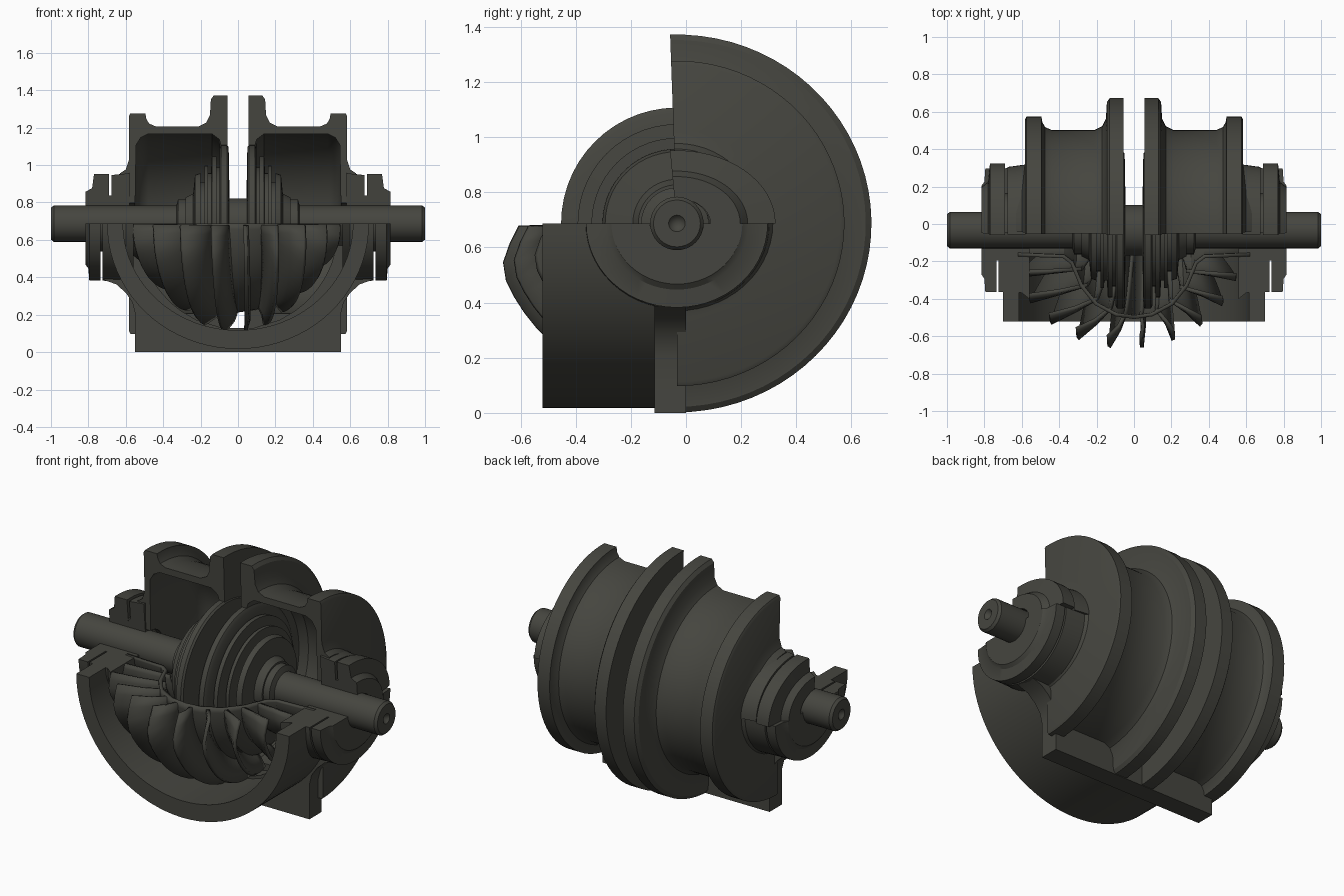
import bpy, bmesh
from math import sin, cos, radians, pi, hypot

cube = bpy.data.objects.get("Cube")
if cube:
    bpy.data.objects.remove(cube, do_unlink=True)

AXIS_Y, AXIS_Z = -0.033, 0.687

iron = bpy.data.materials.new("dark_iron")
iron.use_nodes = True
COLOUR = (0.06, 0.06, 0.05, 1)
iron.diffuse_color = COLOUR
bsdf = iron.node_tree.nodes["Principled BSDF"]
bsdf.inputs["Base Color"].default_value = COLOUR
bsdf.inputs["Roughness"].default_value = 0.7


def finish(name, bm):
    bmesh.ops.recalc_face_normals(bm, faces=bm.faces)
    mesh = bpy.data.meshes.new(name)
    bm.to_mesh(mesh)
    bm.free()
    mesh.materials.append(iron)
    ob = bpy.data.objects.new(name, mesh)
    bpy.context.collection.objects.link(ob)
    bpy.ops.object.select_all(action="DESELECT")
    ob.select_set(True)
    bpy.context.view_layer.objects.active = ob
    bpy.ops.object.shade_smooth_by_angle(angle=radians(32))
    return ob


def polar(x, r, deg, stretch=1):
    """Point around the shaft: 0 is up, 90 back, 180 down, 270 front."""
    a = radians(deg)
    return (x, AXIS_Y + r * sin(a) * stretch, AXIS_Z + r * cos(a))


def revolve(name, profile, start=0, end=360, steps=48, stretch=1, side=1, closed=True):
    """Sweep an (x, radius) profile around the shaft, capping partial sweeps."""
    bm = bmesh.new()
    full = end - start == 360
    rings = [[bm.verts.new(polar(x * side, r, start + (end - start) * i / steps, stretch))
              for x, r in profile] for i in range(steps if full else steps + 1)]
    n = len(profile)
    for i in range(steps):
        a, b = rings[i], rings[(i + 1) % len(rings)]
        for j in range(n if closed else n - 1):
            k = (j + 1) % n
            bm.faces.new((a[j], a[k], b[k], b[j]))
    if closed and not full:
        bm.faces.new(rings[0])
        bm.faces.new(rings[-1])
    bmesh.ops.remove_doubles(bm, verts=bm.verts, dist=0.0001)
    return finish(name, bm)


def half_frame(name, outline, rx, rz, y0, y1):
    """Lower half frame: an (x, depth) outline around an elliptical opening."""
    bm = bmesh.new()
    rows = []
    for x, z in outline:
        s = 1 / hypot(x / rx, z / rz)
        rows.append([bm.verts.new((px, y, AXIS_Z - pz)) for px, y, pz in
                     ((x, y0, z), (x, y1, z), (x * s, y1, z * s), (x * s, y0, z * s))])
    for a, b in zip(rows, rows[1:]):
        for j in range(4):
            k = (j + 1) % 4
            bm.faces.new((a[j], a[k], b[k], b[j]))
    bm.faces.new(rows[0])
    bm.faces.new(rows[-1])
    return finish(name, bm)


def mirrored(points):
    return points + [(-x, v) for x, v in reversed(points)]


# Shaft with a centre dimple at each end
half_shaft = [(0.96, 0), (1.0, 0.03), (1.0, 0.085), (0.985, 0.097), (0.33, 0.097),
              (0.32, 0.13), (0.25, 0.13)]
revolve("shaft", mirrored(half_shaft), steps=32, closed=False)

# Rotor: stepped discs on both sides of a narrow hub
for side, label in ((1, "left"), (-1, "right")):
    revolve(label + "_rotor_discs",
            [(0, 0.135), (0.045, 0.135), (0.05, 0.41), (0.06, 0.42), (0.09, 0.42),
             (0.1, 0.4), (0.1, 0.3), (0.115, 0.3), (0.115, 0.36), (0.14, 0.36),
             (0.145, 0.27), (0.16, 0.27), (0.16, 0.31), (0.18, 0.31), (0.18, 0.22),
             (0.2, 0.22), (0.2, 0.27), (0.23, 0.26), (0.24, 0.16), (0.28, 0.14),
             (0.28, 0.08), (0, 0.08)], steps=56, side=side)

    # Hollow rear casing half with grooved flanges
    revolve(label + "_rear_casing",
            [(0.055, 0.13), (0.055, 0.685), (0.13, 0.685), (0.145, 0.665), (0.15, 0.58),
             (0.17, 0.54), (0.21, 0.52), (0.44, 0.52), (0.475, 0.535), (0.49, 0.56),
             (0.495, 0.59), (0.575, 0.59), (0.583, 0.575), (0.583, 0.34), (0.6, 0.29),
             (0.63, 0.27), (0.63, 0.11), (0.55, 0.11), (0.545, 0.42), (0.52, 0.46),
             (0.48, 0.48), (0.14, 0.48), (0.1, 0.45), (0.085, 0.4), (0.085, 0.13)],
            -2, 180, 40, 1.03, side)

    # Bearing housings: upper rear quarter and lower half, each split by a slot
    revolve(label + "_upper_inner_bearing",
            [(0.58, 0.09), (0.58, 0.27), (0.675, 0.26), (0.675, 0.15), (0.7, 0.15), (0.7, 0.09)],
            -4, 90, 16, 1.3, side)
    revolve(label + "_upper_outer_bearing",
            [(0.69, 0.09), (0.69, 0.265), (0.77, 0.265), (0.78, 0.19), (0.815, 0.17),
             (0.815, 0.09)], -4, 90, 16, 1.35, side)
    revolve(label + "_lower_inner_bearing",
            [(0.56, 0.09), (0.56, 0.34), (0.6, 0.31), (0.725, 0.305), (0.725, 0.15),
             (0.74, 0.15), (0.74, 0.09)], 90, 270, 28, 1.08, side)
    revolve(label + "_lower_outer_bearing",
            [(0.735, 0.09), (0.735, 0.305), (0.795, 0.305), (0.8, 0.24), (0.815, 0.22),
             (0.815, 0.09)], 90, 270, 28, 1.08, side)

# Front outlet duct and the square foot behind it, flared towards the bearings
duct = [(0.7 * cos(pi * i / 40), 0.67 * sin(pi * i / 40)) for i in range(41)]
half_frame("outlet_duct", duct, 0.615, 0.57, -0.52, -0.01)
foot = [(0.72, 0), (0.72, 0.15), (0.72, 0.3), (0.65, 0.325), (0.6, 0.37), (0.565, 0.42),
        (0.55, 0.48), (0.55, 0.6), (0.55, 0.687), (0.45, 0.687), (0.3, 0.687), (0.1, 0.687)]
half_frame("mounting_foot", mirrored(foot), 0.54, 0.565, -0.115, 0)

# Thin bowl around the lower front of the rotor
half_bowl = [(0.62, 0.14), (0.38, 0.15), (0.34, 0.18), (0.29, 0.3), (0.21, 0.4), (0.1, 0.46)]
bowl = revolve("rotor_bowl", mirrored(half_bowl + [(0.001, 0.475)]), 180, 270, 24, closed=False)
mod = bowl.modifiers.new("thickness", "SOLIDIFY")
mod.thickness = 0.02

# Fan of broad, curved guide vanes outside the bowl
VANES, STEPS = 10, 14
for v in range(VANES):
    spread = radians(-76 + 150 * v / (VANES - 1))
    bm = bmesh.new()
    rows = []
    for i in range(STEPS + 1):
        t = i / STEPS
        narrow = 1 - 0.38 * t * t
        reach = 0.85 + 0.15 * min(1, t * 6) - 0.13 * t
        row = []
        for u in (0, 0.5, 1):
            x = (0.29 + 0.32 * u) * sin(spread) * narrow - 0.04 * u * u + 0.03 * t
            r = 0.13 + (0.32 + 0.225 * u) * cos(spread)
            r *= 1 + (reach - 1) * u
            row.append(bm.verts.new(polar(x, r, 269 - 82 * t)))
        rows.append(row)
    for a, b in zip(rows, rows[1:]):
        for j in range(2):
            bm.faces.new((a[j], a[j + 1], b[j + 1], b[j]))
    vane = finish("guide_vane_%d" % (v + 1), bm)
    mod = vane.modifiers.new("thickness", "SOLIDIFY")
    mod.thickness = 0.02
    mod.offset = 0
